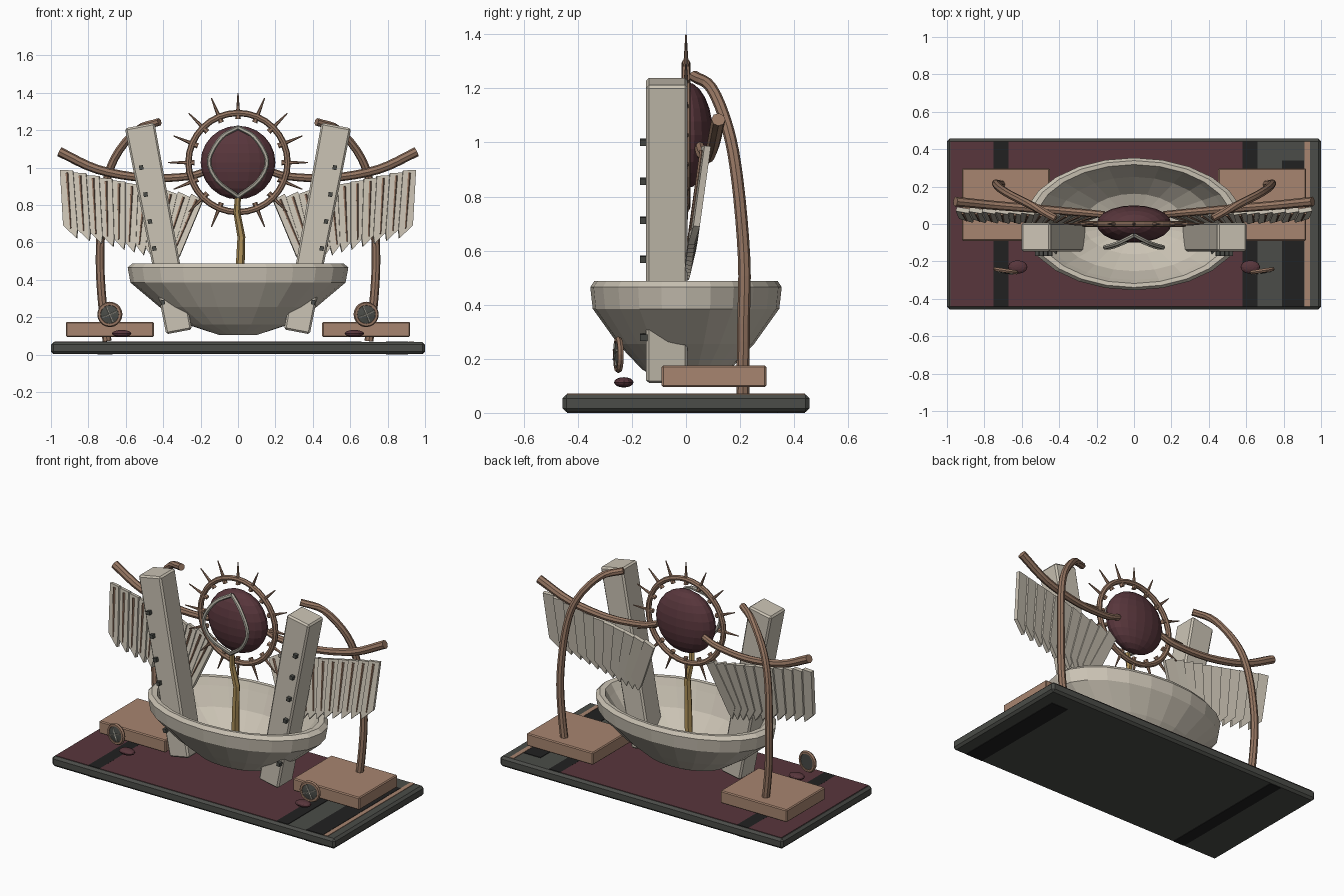
import bpy, bmesh, math
from mathutils import Vector, Matrix

if "Cube" in bpy.data.objects:
    bpy.data.objects.remove(bpy.data.objects["Cube"])

def material(name, rgb):
    m = bpy.data.materials.new(name)
    m.diffuse_color = (*rgb, 1)
    m.use_nodes = True
    m.node_tree.nodes["Principled BSDF"].inputs["Base Color"].default_value = m.diffuse_color
    return m

CREAM = material("bone_cream", (.60, .55, .46))
TAN = material("tan_wood", (.39, .235, .16))
BRONZE = material("bronze_brown", (.31, .185, .125))
MAROON = material("maroon", (.098, .037, .045))
GREY = material("dark_grey", (.07, .073, .065))
BLACK = material("black", (.015, .015, .015))
GOLD = material("old_gold", (.42, .28, .10))
SILVER = material("pale_grey", (.42, .40, .34))

def finish(bm, name, mat, smooth=False):
    bmesh.ops.recalc_face_normals(bm, faces=bm.faces)
    me = bpy.data.meshes.new(name)
    bm.to_mesh(me)
    bm.free()
    me.materials.append(mat)
    ob = bpy.data.objects.new(name, me)
    bpy.context.collection.objects.link(ob)
    return ob

def box(name, lo, hi, mat, bevel=0, top_scale=1, matrix=None):
    bm = bmesh.new()
    lo, hi = Vector(lo), Vector(hi)
    bmesh.ops.create_cube(bm, size=1)
    for v in bm.verts:
        v.co = Vector([(lo[i] + hi[i]) / 2 + v.co[i] * (hi[i] - lo[i]) for i in range(3)])
        if v.co.z > (lo.z + hi.z) / 2:
            v.co.x *= top_scale
    if bevel:
        bmesh.ops.bevel(bm, geom=bm.edges[:], offset=bevel, segments=1, affect='EDGES')
    if matrix:
        bm.transform(matrix)
    return finish(bm, name, mat)

def smooth_path(pts, steps):
    # Catmull-Rom samples through the points
    p = [Vector(q) for q in pts]
    p = [2 * p[0] - p[1]] + p + [2 * p[-1] - p[-2]]
    out = []
    for i in range(1, len(p) - 2):
        a, b, c, d = p[i - 1:i + 3]
        for k in range(steps):
            t = k / steps
            out.append(.5 * (2 * b + (c - a) * t + (2 * a - 5 * b + 4 * c - d) * t * t
                             + (3 * b - a - 3 * c + d) * t ** 3))
    return out + [p[-2]]

def tube(name, pts, r0, r1, mat, sides=8, steps=1, ref=(0, 1, 0)):
    path = smooth_path(pts, steps) if steps > 1 else [Vector(q) for q in pts]
    bm, rings, n = bmesh.new(), [], len(path)
    for i, c in enumerate(path):
        d = (path[min(i + 1, n - 1)] - path[max(i - 1, 0)]).normalized()
        u = d.cross(Vector(ref)).normalized()
        w = d.cross(u)
        r = r0 + (r1 - r0) * i / (n - 1)
        rings.append([bm.verts.new(c + r * (u * math.cos(a) + w * math.sin(a)))
                      for a in (2 * math.pi * k / sides for k in range(sides))])
    for a, b in zip(rings, rings[1:]):
        for k in range(sides):
            bm.faces.new((a[k], a[(k + 1) % sides], b[(k + 1) % sides], b[k]))
    bm.faces.new(rings[0])
    bm.faces.new(rings[-1])
    return finish(bm, name, mat)

def ball(name, centre, radii, mat, u=20, v=12):
    bm = bmesh.new()
    bmesh.ops.create_uvsphere(bm, u_segments=u, v_segments=v, radius=1)
    bm.transform(Matrix.Translation(centre) @ Matrix.Diagonal((*radii, 1)))
    return finish(bm, name, mat)

def lathe(name, profile, mat, sides, matrix, closed=False):
    bm, rings = bmesh.new(), []
    for r, z in profile:
        rings.append([bm.verts.new((r * math.cos(a), r * math.sin(a), z))
                      for a in (2 * math.pi * k / sides for k in range(sides))])
    pairs = list(zip(rings, rings[1:])) + ([(rings[-1], rings[0])] if closed else [])
    for a, b in pairs:
        for k in range(sides):
            bm.faces.new((a[k], a[(k + 1) % sides], b[(k + 1) % sides], b[k]))
    if not closed:
        bm.faces.new(rings[0])
        bm.faces.new(rings[-1])
    bm.transform(matrix)
    return finish(bm, name, mat)

def circle_profile(R, r, n=8):
    return [(R + r * math.cos(2 * math.pi * k / n), r * math.sin(2 * math.pi * k / n)) for k in range(n)]

# Base slab with carpet and inlaid stripes
box("base_slab", (-1, -.456, .003), (1, .456, .068), GREY, bevel=.014)
box("carpet_left", (-.982, -.44, .066), (-.75, .44, .071), MAROON)
box("carpet_main", (-.67, -.44, .066), (.58, .44, .071), MAROON)
for x0, x1, y1 in ((-.75, -.67, .44), (.58, .66, .44), (.79, .91, .34)):
    box("black_stripe", (x0, -.44, .066), (x1, y1, .0712), BLACK)
for x0, x1, y1 in ((-.75, -.67, .44), (.79, .91, .34)):
    box("underside_stripe", (x0, -.44, 0), (x1, y1, .005), BLACK)
box("tan_strip", (.912, -.44, .066), (.94, .44, .071), TAN)

# Oval bowl
bowl = [(.10, .105), (.27, .16), (.42, .255), (.575, .385), (.59, .465), (.565, .488),
        (.53, .486), (.50, .44), (.42, .33), (.27, .225), (.10, .18)]
lathe("bowl", bowl, CREAM, 24, Matrix.Diagonal((1, .6, 1, 1)))

# Orb, eyelid frame and stem
C = Vector((0, 0, 1.027))
ball("orb", C, (.2, .1, .197), MAROON)
for s in (-1, 1):
    tube("eyelid", [(0, -.06, 1.215), (s * .09, -.105, 1.16), (s * .155, -.125, 1.04),
                    (s * .11, -.12, .93), (0, -.075, .845)], .012, .012, SILVER, 6, 4)
tube("stem", [(0, -.06, .85), (-.006, -.05, .76), (.018, -.04, .63), (.012, -.04, .48), (0, -.03, .19)],
     .016, .026, GOLD, 6)

# Sun ring with spikes
lathe("sun_ring", circle_profile(.265, .017), BRONZE, 32,
      Matrix.Translation(C) @ Matrix.Rotation(math.pi / 2, 4, 'X'), True)
for k in range(16):
    a = 2 * math.pi * k / 16
    d = Vector((math.sin(a), 0, math.cos(a)))
    tube("ring_spike", [C + d * .232, C + d * .29, C + d * .373], .015, .003, BRONZE, 6)

for s in (-1, 1):
    # Pedestal
    xs = sorted((s * .45, s * .92))
    box("pedestal", (xs[0], -.09, .095), (xs[1], .297, .175), TAN, bevel=.006)

    # Leaning pillar with studs
    M = Matrix.Translation((s * .315, 0, .122)) @ Matrix.Rotation(s * math.radians(10.8), 4, 'Y')
    box("pillar", (-.07, -.147, 0), (.07, .006, 1.123), CREAM, .01, 1.15, M)
    for i in range(6):
        z = .28 + i * .144
        M = Matrix.Translation((s * (.517 - (1.0 - z) * .16), -.152, z)) @ Matrix.Rotation(s * .19, 4, 'Y')
        box("pillar_stud", (-.011, -.018, -.012), (.011, .018, .012), GREY, 0, 1, M)

    # Rear bent post
    tube("rear_post", [(s * .70, .21, .072), (s * .73, .213, .33), (s * .737, .215, .57), (s * .715, .19, .86),
                       (s * .66, .155, 1.05), (s * .54, .095, 1.2), (s * .42, .03, 1.245)],
         .024, .021, BRONZE, 8, 4, (1, 0, 0) if s else None)

    # Wing arm
    tube("wing_arm", [(s * .16, .05, .985), (s * .27, .06, .953), (s * .5, .08, .945),
                      (s * .75, .10, .99), (s * .955, .12, 1.085)], .019, .026, BRONZE, 8, 4)

    # Feathers with quills, fanned along the arm
    n = 11
    for i in range(n):
        t = i / (n - 1)
        x, z = .915 - .70 * t, .99 - .145 * t
        tilt = math.radians(4 - 27 * t * t)
        M = (Matrix.Translation((s * x, .075 - .02 * t, z)) @ Matrix.Rotation(s * tilt, 4, 'Y')
             @ Matrix.Rotation(math.radians(-8), 4, 'X') @ Matrix.Rotation(s * .15, 4, 'Z'))
        bm = bmesh.new()
        outline = [(.036, 0), (.040, -.30), (.0, -.345), (-.028, -.375), (-.036, -.33), (-.034, -.01)]
        face = bm.faces.new([bm.verts.new((s * px, -.012, pz)) for px, pz in outline])
        new = bmesh.ops.extrude_face_region(bm, geom=[face])["geom"]
        bmesh.ops.translate(bm, vec=(0, .024, 0), verts=[g for g in new if isinstance(g, bmesh.types.BMVert)])
        bm.transform(M)
        finish(bm, "feather", CREAM)
        tube("feather_quill", [M @ Vector((0, -.014, -.02)), M @ Vector((0, -.014, -.32))], .008, .004, BRONZE, 5)

    # Medallion and bead lying in front
    M = (Matrix.Translation((s * .685, -.25, .215)) @ Matrix.Rotation(s * .15, 4, 'Z')
         @ Matrix.Rotation(math.pi / 2, 4, 'X'))
    lathe("medallion_rim", circle_profile(.056, .012, 6), BRONZE, 20, M, True)
    lathe("medallion_face", [(.05, -.008), (.05, .008), (.02, .014)], GREY, 16, M)
    for a in (0, math.pi / 2):
        d = Vector((math.cos(a + .4), math.sin(a + .4), 0)) * .045
        tube("medallion_bar", [M @ (Vector((0, 0, .012)) - d), M @ (Vector((0, 0, .012)) + d)], .004, .004, SILVER, 5)
    ball("bead", (s * .622, -.23, .113), (.052, .036, .019), MAROON, 12, 8)
